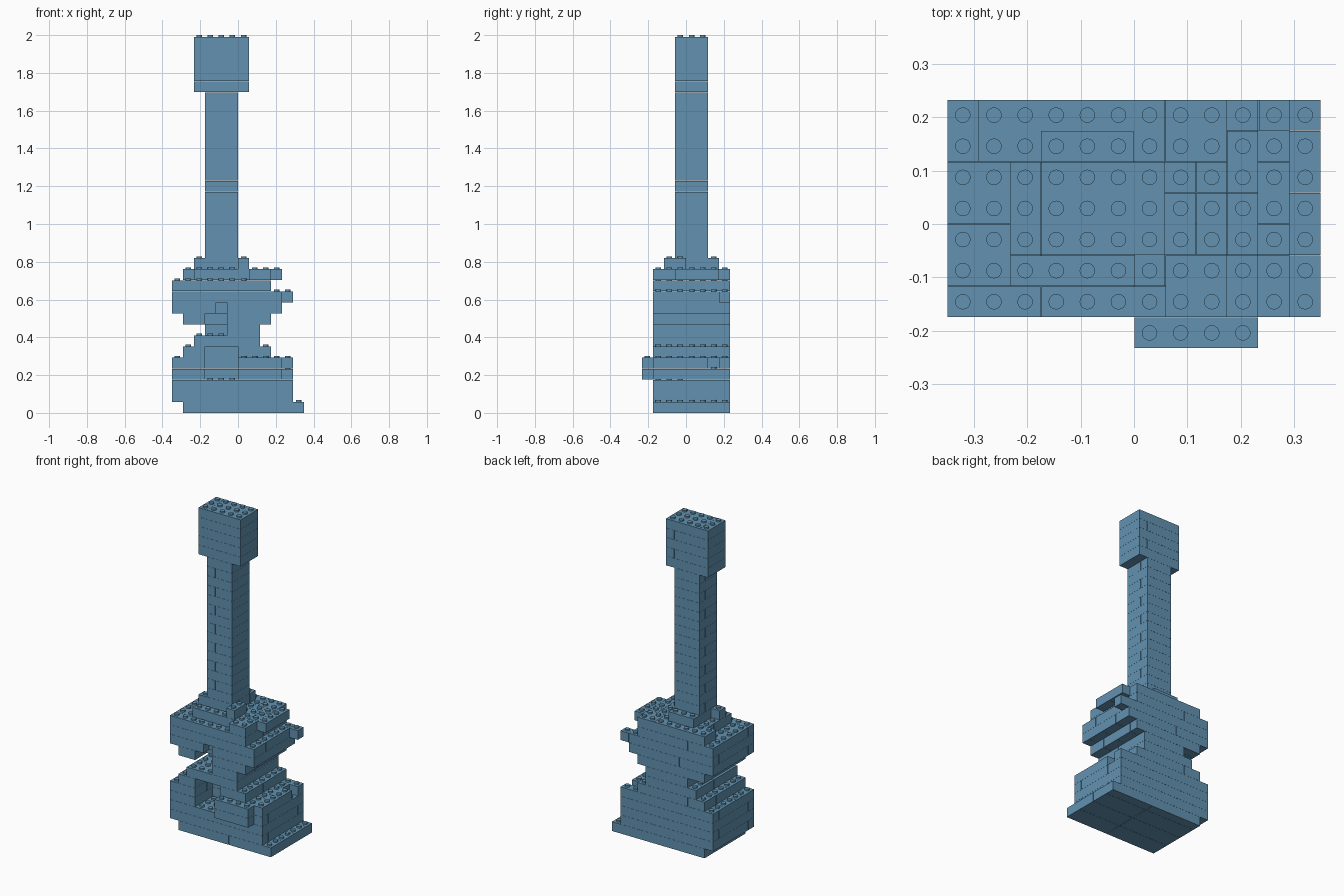
import bpy
import bmesh
from mathutils import Matrix

cube = bpy.data.objects.get("Cube")
if cube:
    bpy.data.objects.remove(cube, do_unlink=True)

PITCH = 0.0584          # stud spacing
STUD_H = 0.0095
STUD_R = 0.0145
COURSE_H = (2 - STUD_H) / 34
GAP = 0.0012            # seam between bricks

blue = bpy.data.materials.new("dusty_blue_plastic")
blue.use_nodes = True
colour = (0.122, 0.287, 0.434, 1)
blue.diffuse_color = colour
blue.node_tree.nodes["Principled BSDF"].inputs["Base Color"].default_value = colour

courses = []


def course(name, *rects, split=(6, 2)):
    """Stack one more course of bricks: rects are (x0, x1, y0, y1) in studs."""
    courses.append((name, rects, split))


def pieces(start, end, step, reverse):
    """Cut a run into brick lengths, from either end to stagger the seams."""
    cuts = list(range(start, end, step)) + [end]
    if reverse:
        cuts = sorted(start + end - c for c in cuts)
    return list(zip(cuts, cuts[1:]))


def cells(rects):
    return {(i, j) for a, b, c, d in rects for i in range(a, b) for j in range(c, d)}


def add_box(bm, lo, hi):
    centre = [(a + b) / 2 for a, b in zip(lo, hi)]
    size = [b - a for a, b in zip(lo, hi)]
    bmesh.ops.create_cube(bm, size=1, matrix=Matrix.Translation(centre) @ Matrix.Diagonal(size + [1]))


def world(i, j):
    return (i - 6) * PITCH, (j - 4) * PITCH


def build_course(level, name, rects, split):
    bm = bmesh.new()
    bottom, top = level * COURSE_H, (level + 1) * COURSE_H
    flip = level % 2 == 1
    for x0, x1, y0, y1 in rects:
        for a, b in pieces(x0, x1, split[0], flip):
            for c, d in pieces(y0, y1, split[1], flip):
                xa, yc = world(a, c)
                xb, yd = world(b, d)
                add_box(bm, (xa + GAP / 2, yc + GAP / 2, bottom),
                        (xb - GAP / 2, yd - GAP / 2, top - GAP / 2))
    # studs only where no brick rests on top
    above = cells(courses[level + 1][1]) if level + 1 < len(courses) else set()
    for i, j in sorted(cells(rects) - above):
        x, y = world(i + 0.5, j + 0.5)
        bmesh.ops.create_cone(bm, cap_ends=True, segments=16, radius1=STUD_R, radius2=STUD_R,
                              depth=STUD_H + GAP,
                              matrix=Matrix.Translation((x, y, top + (STUD_H - GAP) / 2)))
    mesh = bpy.data.meshes.new(name)
    bm.to_mesh(mesh)
    bm.free()
    mesh.materials.append(blue)
    obj = bpy.data.objects.new(name, mesh)
    bpy.context.collection.objects.link(obj)


# Base slab and lower body
course("base_slab", (1, 12, 1, 8))
for name in ("lower_body_bottom", "lower_body_middle"):
    course(name, (0, 11, 1, 8))

# Niche walls with the front ledge
left_wall, ledge, right_wall = (0, 3, 1, 4), (6, 10, 0, 1), (6, 11, 1, 4)
course("niche_wall_lower", left_wall, ledge, right_wall, (0, 11, 4, 8))
course("niche_wall_upper", left_wall, ledge, right_wall,
       (0, 11, 4, 6), (0, 10, 6, 7), (0, 11, 7, 8))
course("niche_wall_top", (1, 3, 1, 4), (6, 9, 1, 4), (1, 9, 4, 8))
course("niche_roof", (2, 8, 1, 8))

# Narrow waist
course("waist", (5, 8, 1, 4), (3, 8, 4, 8))

# Upper body, flaring out and in again
course("upper_body_underside", (1, 3, 1, 3), (5, 9, 1, 3), (1, 9, 3, 8))
course("upper_body_flare", (0, 4, 1, 2), (5, 10, 1, 2), (0, 10, 2, 8))
course("upper_body_widest", (0, 10, 1, 8), (10, 11, 7, 8))
course("upper_body_shoulder", (0, 9, 1, 8))
course("upper_body_top", (7, 9, 1, 3), (2, 7, 2, 3), (2, 9, 3, 6),
       (1, 9, 6, 8), (9, 10, 3, 7))

# Collar around the foot of the neck
course("collar", (3, 6, 3, 6), (2, 3, 3, 4), (6, 7, 2, 4), (3, 6, 6, 7))

# Tall neck in running bond
for n in range(15):
    course(f"neck_course_{n}", (3, 6, 3, 6), split=(2, 3) if n % 2 else (3, 2))

# Head block
for n in range(5):
    course(f"head_course_{n}", (2, 7, 3, 6), split=(4, 3))

for level, (name, rects, split) in enumerate(courses):
    build_course(level, name, rects, split)
